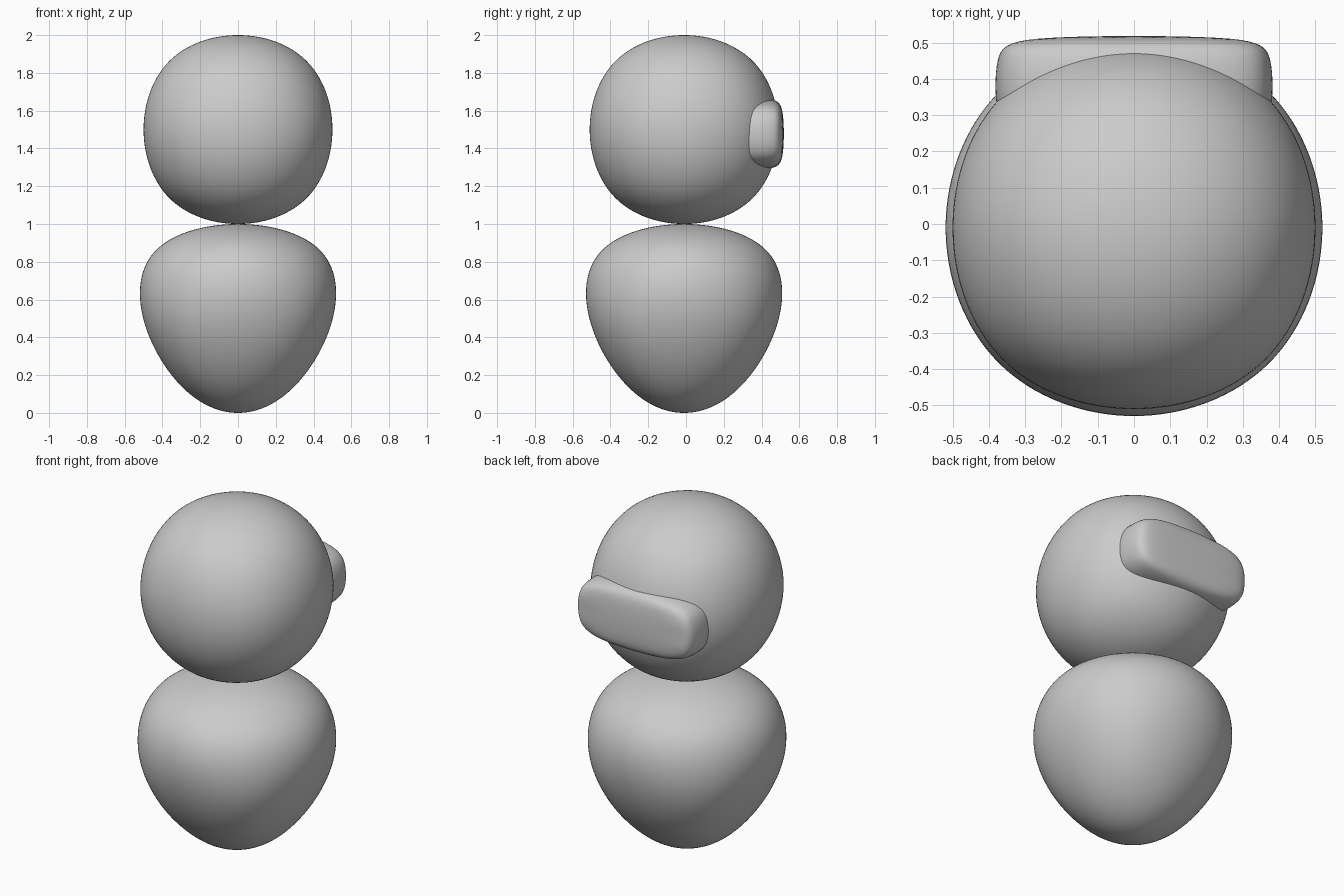
import bpy, bmesh

if "Cube" in bpy.data.objects:
    bpy.data.objects.remove(bpy.data.objects["Cube"])


def finish(name, bm, location, levels):
    """Turn a cage into a smooth subdivided object."""
    mesh = bpy.data.meshes.new(name)
    bm.normal_update()
    bm.to_mesh(mesh)
    bm.free()
    obj = bpy.data.objects.new(name, mesh)
    obj.location = location
    bpy.context.collection.objects.link(obj)
    mod = obj.modifiers.new("Smooth", "SUBSURF")
    mod.levels = mod.render_levels = levels
    for p in mesh.polygons:
        p.use_smooth = True
    return obj


def cage(top, bottom, half_height):
    """Box cage whose top and bottom squares may differ in size."""
    bm = bmesh.new()
    bmesh.ops.create_cube(bm, size=2)
    for v in bm.verts:
        s = top if v.co.z > 0 else bottom
        v.co = (v.co.x * s, v.co.y * s, v.co.z * half_height)
    return bm


# Head and tapered body: subdivided box cages
H = 0.5956
finish("head", cage(H, H, H), (0, -0.01, 1.5), 5)
finish("body", cage(0.85, 0.345, H), (0, -0.01, 0.5), 5)

# Rounded pad set into the back of the head
bm = bmesh.new()
bmesh.ops.create_cube(bm, size=2)
bmesh.ops.scale(bm, vec=(0.388, 0.14, 0.195), verts=bm.verts)
upright = [e for e in bm.edges
           if abs(e.verts[0].co.y - e.verts[1].co.y) > 0.1]
bmesh.ops.bevel(bm, geom=upright, offset=0.1, segments=1,
                profile=0.5, affect='EDGES')
rims = [e for e in bm.edges
        if abs(e.verts[0].co.y - e.verts[1].co.y) < 0.01]
bmesh.ops.bevel(bm, geom=rims, offset=0.05, segments=1,
                profile=0.5, affect='EDGES')
finish("back_pad", bm, (0, 0.381, 1.478), 3)
